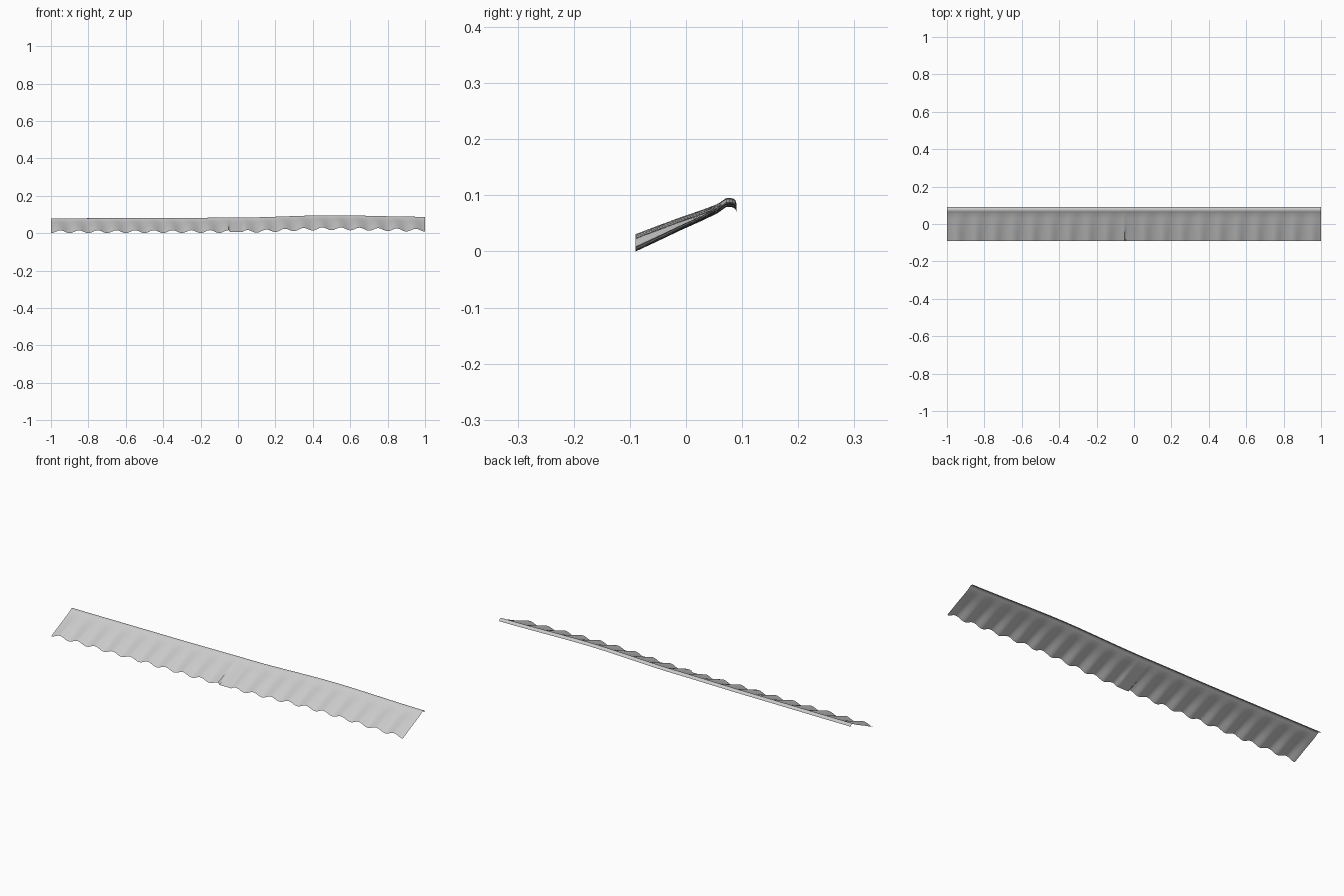
import bpy, bmesh, math

if "Cube" in bpy.data.objects:
    bpy.data.objects.remove(bpy.data.objects["Cube"])

def interp(pts, t):
    # Smooth interpolation through a short list of (t, value)
    for (a, va), (b, vb) in zip(pts, pts[1:]):
        if t <= b:
            s = (t - a) / (b - a)
            s = s * s * (3 - 2 * s)
            return va + (vb - va) * s
    return pts[-1][1]

# Heights of the ridge and of the rippled front edge along the length
RIDGE = [(-1, 0.083), (-0.4, 0.084), (0, 0.087), (0.5, 0.099), (1, 0.091)]
EDGE = [(-1, 0.011), (0, 0.012), (0.5, 0.027), (1, 0.019)]
# Cross-section: y, blend from front edge to ridge, ripple strength, drop
PROFILE = [(-0.09, 0, 1, 0), (-0.05, 0.235, 0.78, 0), (-0.01, 0.47, 0.5, 0),
           (0.03, 0.69, 0.22, 0), (0.055, 0.84, 0.05, 0), (0.064, 0.92, 0, 0),
           (0.071, 0.99, 0, 0), (0.077, 1, 0, 0), (0.084, 1, 0, 0.001),
           (0.088, 1, 0, 0.004), (0.09, 1, 0, 0.010)]

def ripple(x):
    # Regular ripples with a flat low spot in the middle
    if abs(x + 0.01) < 0.035:
        return -0.003
    return -0.0075 * math.cos(2 * math.pi * x / 0.1)

# Rippled strip with a raised lip along the back
bm = bmesh.new()
N = 240
rows = []
for i in range(N + 1):
    x = -1 + 2 * i / N
    top, low, wave = interp(RIDGE, x), interp(EDGE, x), ripple(x)
    rows.append([bm.verts.new((x, y, low + (top - low) * b + wave * r - d))
                 for y, b, r, d in PROFILE])
for a, c in zip(rows, rows[1:]):
    for j in range(len(PROFILE) - 1):
        bm.faces.new((a[j], c[j], c[j + 1], a[j + 1]))
zmin = min(v.co.z for v in bm.verts)
for v in bm.verts:
    v.co.z -= zmin
mesh = bpy.data.meshes.new("rippled_strip")
bm.to_mesh(mesh)
bm.free()
strip = bpy.data.objects.new("rippled_strip", mesh)
bpy.context.collection.objects.link(strip)
bpy.context.view_layer.objects.active = strip
strip.select_set(True)
bpy.ops.object.shade_smooth_by_angle(angle=math.radians(40))
